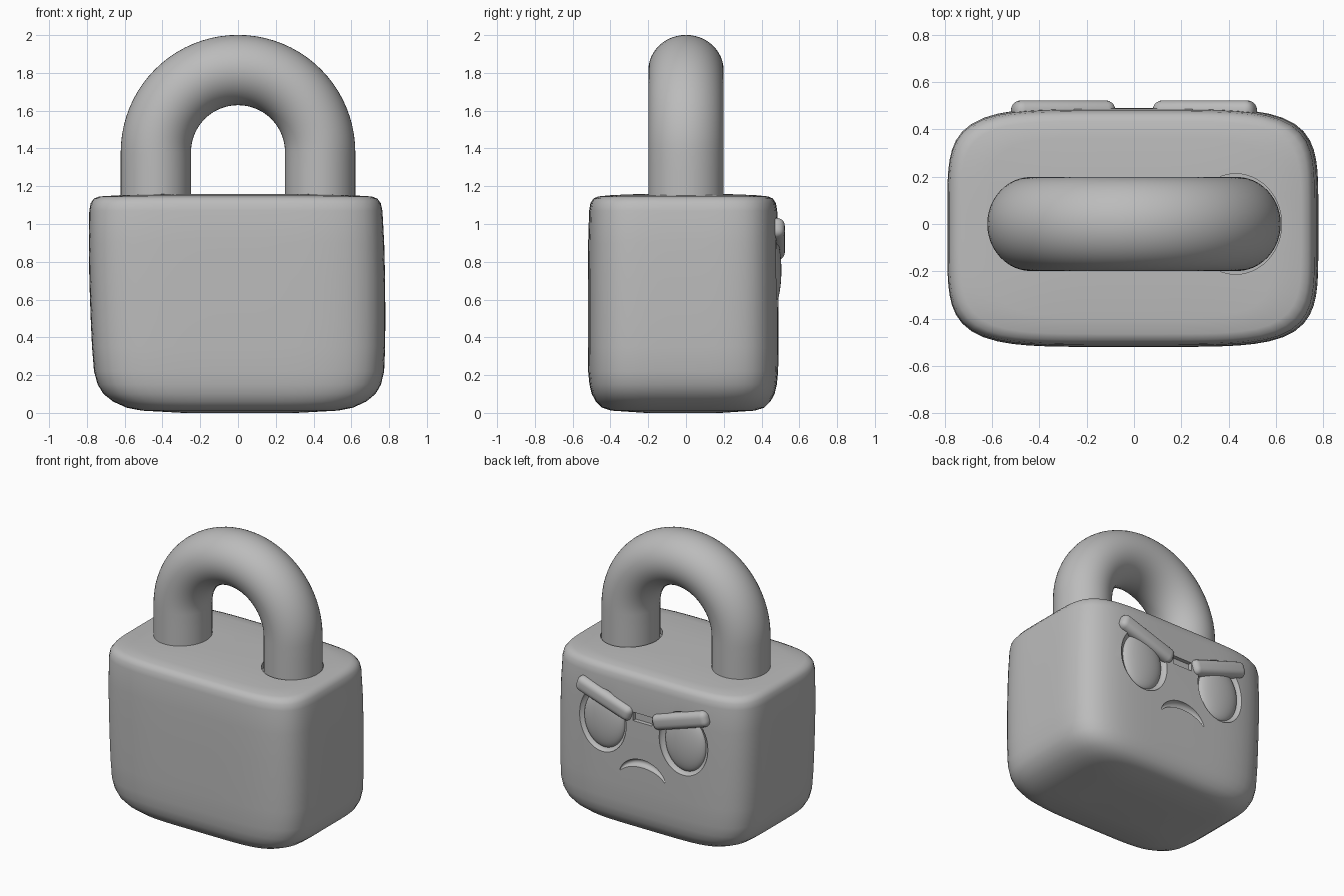
import bpy, bmesh, math
from mathutils import Vector

if "Cube" in bpy.data.objects:
    bpy.data.objects.remove(bpy.data.objects["Cube"], do_unlink=True)

grey = bpy.data.materials.new("plain grey")
grey.use_nodes = True
grey.diffuse_color = (0.5, 0.5, 0.5, 1)
grey.node_tree.nodes["Principled BSDF"].inputs["Base Color"].default_value = (0.5, 0.5, 0.5, 1)


def finish(bm, name):
    bmesh.ops.recalc_face_normals(bm, faces=bm.faces[:])
    mesh = bpy.data.meshes.new(name)
    bm.to_mesh(mesh)
    bm.free()
    mesh.materials.append(grey)
    obj = bpy.data.objects.new(name, mesh)
    bpy.context.collection.objects.link(obj)
    return obj


def smooth(obj, angle=40):
    bpy.ops.object.select_all(action='DESELECT')
    obj.select_set(True)
    bpy.context.view_layer.objects.active = obj
    bpy.ops.object.shade_smooth_by_angle(angle=math.radians(angle))


def loft(name, rings):
    """Skin closed rings of points and cap both ends."""
    bm = bmesh.new()
    rows = [[bm.verts.new(p) for p in ring] for ring in rings]
    n = len(rows[0])
    for a, b in zip(rows, rows[1:]):
        for i in range(n):
            j = (i + 1) % n
            bm.faces.new((a[i], a[j], b[j], b[i]))
    bm.faces.new(rows[0])
    bm.faces.new(rows[-1])
    return finish(bm, name)


def sweep(name, path, radii, depth, sides=32):
    """Sweep an ellipse along a path lying in an xz plane."""
    rings = []
    for k, p in enumerate(path):
        t = path[min(k + 1, len(path) - 1)] - path[max(k - 1, 0)]
        side = Vector((t.z, 0, -t.x)).normalized()
        turns = [2 * math.pi * i / sides for i in range(sides)]
        rings.append([p + side * radii[k] * math.cos(a)
                      + Vector((0, depth * radii[k] * math.sin(a), 0)) for a in turns])
    return loft(name, rings)


def ellipsoid(name, centre, size):
    bm = bmesh.new()
    bmesh.ops.create_uvsphere(bm, u_segments=40, v_segments=24, radius=1)
    bmesh.ops.scale(bm, vec=size, verts=bm.verts)
    bmesh.ops.translate(bm, vec=centre, verts=bm.verts)
    return finish(bm, name)


def box(name, centre, size, tilt=0, bevel=0):
    bpy.ops.mesh.primitive_cube_add(size=1, location=centre, rotation=(0, tilt, 0))
    obj = bpy.context.object
    obj.name = name
    obj.scale = size
    bpy.ops.object.transform_apply(location=False, rotation=False)
    obj.data.materials.append(grey)
    if bevel:
        mod = obj.modifiers.new("round", 'BEVEL')
        mod.width, mod.segments = bevel, 5
        bpy.ops.object.modifier_apply(modifier=mod.name)
    return obj


def carve(target, cutter):
    mod = target.modifiers.new("carve", 'BOOLEAN')
    mod.operation, mod.solver, mod.object = 'DIFFERENCE', 'EXACT', cutter
    bpy.context.view_layer.objects.active = target
    bpy.ops.object.modifier_apply(modifier=mod.name)
    bpy.data.objects.remove(cutter, do_unlink=True)


# Body: soft rounded block, given as half width, half depth, height
profile = [(.3, .2, 0), (.52, .38, .012), (.6, .43, .028), (.67, .462, .06),
           (.72, .484, .1), (.75, .496, .15), (.768, .503, .22), (.776, .505, .35),
           (.78, .505, .5), (.783, .505, .7), (.782, .503, .9), (.776, .498, 1.07),
           (.768, .491, 1.11), (.75, .475, 1.135), (.72, .45, 1.146),
           (.6, .38, 1.153), (.3, .2, 1.16)]


def body_ring(hx, hy, z, n=5, count=96):
    ring = []
    for i in range(count):
        c, s = math.cos(2 * math.pi * i / count), math.sin(2 * math.pi * i / count)
        r = (abs(c) ** n + abs(s) ** n) ** (-1 / n)
        ring.append((hx * r * c + .01 - .02 * z, hy * r * s - .015, z))
    return ring


body = loft("lock_body", [body_ring(*p) for p in profile])

# Shackle: straight legs and a half-circle arch
R, top = .435, 1.38
path = [Vector((R, 0, 1.08 + i * .1)) for i in range(3)]
path += [Vector((R * math.cos(math.pi * i / 40), 0, top + R * math.sin(math.pi * i / 40)))
         for i in range(41)]
path += [Vector((-R, 0, 1.28 - i * .1)) for i in range(3)]
shackle = sweep("shackle", path, [.186] * len(path), 1.07, 48)
smooth(shackle)

# Shallow clearance hole around one leg
hole = [Vector((.43, 0, z)) for z in (1.12, 1.3)]
carve(body, sweep("leg_hole_cutter", hole, [.195, .195], 1.09, 48))

# Angry face on the back: sunken sockets, domed eyes, slanted brows
for side, label in ((1, "left"), (-1, "right")):
    carve(body, ellipsoid("socket_cutter", (side * .32, .487, .76), (.19, .055, .225)))
    eye = ellipsoid(label + "_eye", (side * .32, .455, .755), (.16, .05, .2))
    smooth(eye)
    brow = box(label + "_brow", (side * .3, .478, .92), (.45, .09, .11),
               -side * math.radians(18), .04)
    smooth(brow)

# Notch between the brows
carve(body, box("notch_cutter", (0, .49, .85), (.15, .06, .06)))

# Frowning mouth: tapered arched groove
arc = [math.pi * (.12 + .76 * i / 24) for i in range(25)]
mouth = [Vector((.19 * math.cos(a), .49, .39 + .14 * math.sin(a))) for a in arc]
radii = [.004 + .024 * math.sin(math.pi * i / 24) for i in range(25)]
carve(body, sweep("mouth_cutter", mouth, radii, 1.2, 16))
smooth(body, 35)
